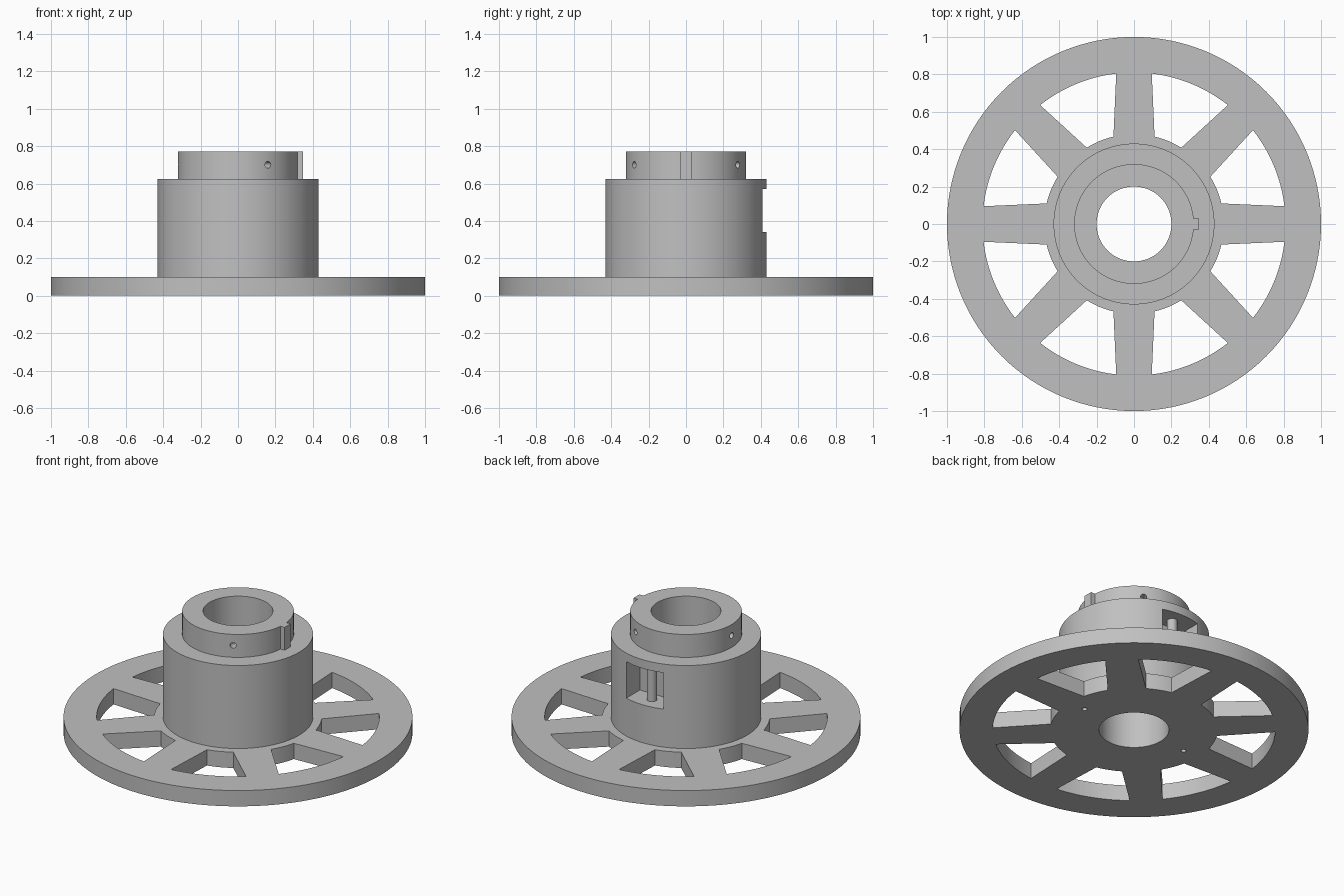
import bpy, bmesh, math
from mathutils import Matrix, Vector

cube = bpy.data.objects.get("Cube")
if cube:
    bpy.data.objects.remove(cube, do_unlink=True)

SIDES = 128
BORE, HUB, COLLAR = 0.2, 0.43, 0.32
FLANGE_TOP, HUB_TOP, TOP = 0.1, 0.625, 0.77

grey = bpy.data.materials.new("plain grey")
grey.use_nodes = True
grey.diffuse_color = (0.53, 0.53, 0.53, 1)
grey.node_tree.nodes["Principled BSDF"].inputs["Base Color"].default_value = grey.diffuse_color


def make(name, bm):
    """Turn a bmesh into a named grey object."""
    bmesh.ops.recalc_face_normals(bm, faces=bm.faces)
    mesh = bpy.data.meshes.new(name)
    bm.to_mesh(mesh)
    bm.free()
    mesh.materials.append(grey)
    ob = bpy.data.objects.new(name, mesh)
    bpy.context.collection.objects.link(ob)
    return ob


def box(bm, low, high):
    low, high = Vector(low), Vector(high)
    bmesh.ops.create_cube(bm, size=1, matrix=Matrix.Translation((low + high) / 2)
                          @ Matrix.Diagonal((high - low).to_4d()))


def rod(bm, radius, length, matrix):
    bmesh.ops.create_cone(bm, cap_ends=True, segments=24, radius1=radius,
                          radius2=radius, depth=length, matrix=matrix)


def smooth(ob):
    bpy.ops.object.select_all(action='DESELECT')
    ob.select_set(True)
    bpy.context.view_layer.objects.active = ob
    bpy.ops.object.shade_smooth_by_angle(angle=math.radians(30))


# Flange, hub and collar turned from one profile
profile = [(BORE, 0), (1, 0), (1, FLANGE_TOP), (HUB, FLANGE_TOP), (HUB, HUB_TOP),
           (COLLAR, HUB_TOP), (COLLAR, TOP), (BORE, TOP)]
bm = bmesh.new()
verts = [bm.verts.new((r, 0, z)) for r, z in profile]
edges = [bm.edges.new((v, verts[i - 1])) for i, v in enumerate(verts)]
bmesh.ops.spin(bm, geom=verts + edges, cent=(0, 0, 0), axis=(0, 0, 1),
               angle=math.tau, steps=SIDES, use_merge=True)
bmesh.ops.remove_doubles(bm, verts=bm.verts, dist=0.0001)
spool = make("spool_body", bm)

# Cutter: eight openings that leave tapered spokes
bm = bmesh.new()


def arc(radius, half_width, middle, steps=12):
    reach = math.pi / 8 - math.asin(half_width / radius)
    angles = [middle + reach * (2 * i / steps - 1) for i in range(steps + 1)]
    return [(radius * math.cos(a), radius * math.sin(a), -0.1) for a in angles]


for k in range(8):
    middle = (k + 0.5) * math.pi / 4
    outline = arc(0.81, 0.095, middle) + arc(0.48, 0.11, middle)[::-1]
    face = bm.faces.new([bm.verts.new(p) for p in outline])
    pushed = bmesh.ops.extrude_face_region(bm, geom=[face])["geom"]
    bmesh.ops.translate(bm, vec=(0, 0, 0.3),
                        verts=[g for g in pushed if isinstance(g, bmesh.types.BMVert)])

# Cutter: pocket in the back of the hub
box(bm, (-0.13, 0.275, 0.34), (0.13, 0.6, 0.57))

# Cutter: three blind holes around the collar
for degrees in (60, 180, 300):
    turn = Matrix.Rotation(math.radians(degrees), 4, 'Z')
    rod(bm, 0.018, 0.12, turn @ Matrix.Translation((COLLAR, 0, 0.7))
        @ Matrix.Rotation(math.pi / 2, 4, 'Y'))

# Cutter: two blind holes in the underside
for side in (-1, 1):
    rod(bm, 0.015, 0.2, Matrix.Translation((side * 0.37, 0, 0)))

cutter = make("cutter", bm)
cutter.hide_render = True
cut = spool.modifiers.new("openings", 'BOOLEAN')
cut.operation = 'DIFFERENCE'
cut.solver = 'EXACT'
cut.object = cutter
bpy.context.view_layer.objects.active = spool
bpy.ops.object.modifier_apply(modifier=cut.name)
bpy.data.objects.remove(cutter, do_unlink=True)
smooth(spool)

# Pin standing in the pocket
bm = bmesh.new()
rod(bm, 0.03, 0.25, Matrix.Translation((0, 0.34, 0.455)))
smooth(make("pocket_pin", bm))

# Key on the side of the collar
bm = bmesh.new()
box(bm, (COLLAR - 0.02, -0.03, HUB_TOP), (0.347, 0.03, TOP))
make("collar_key", bm)
